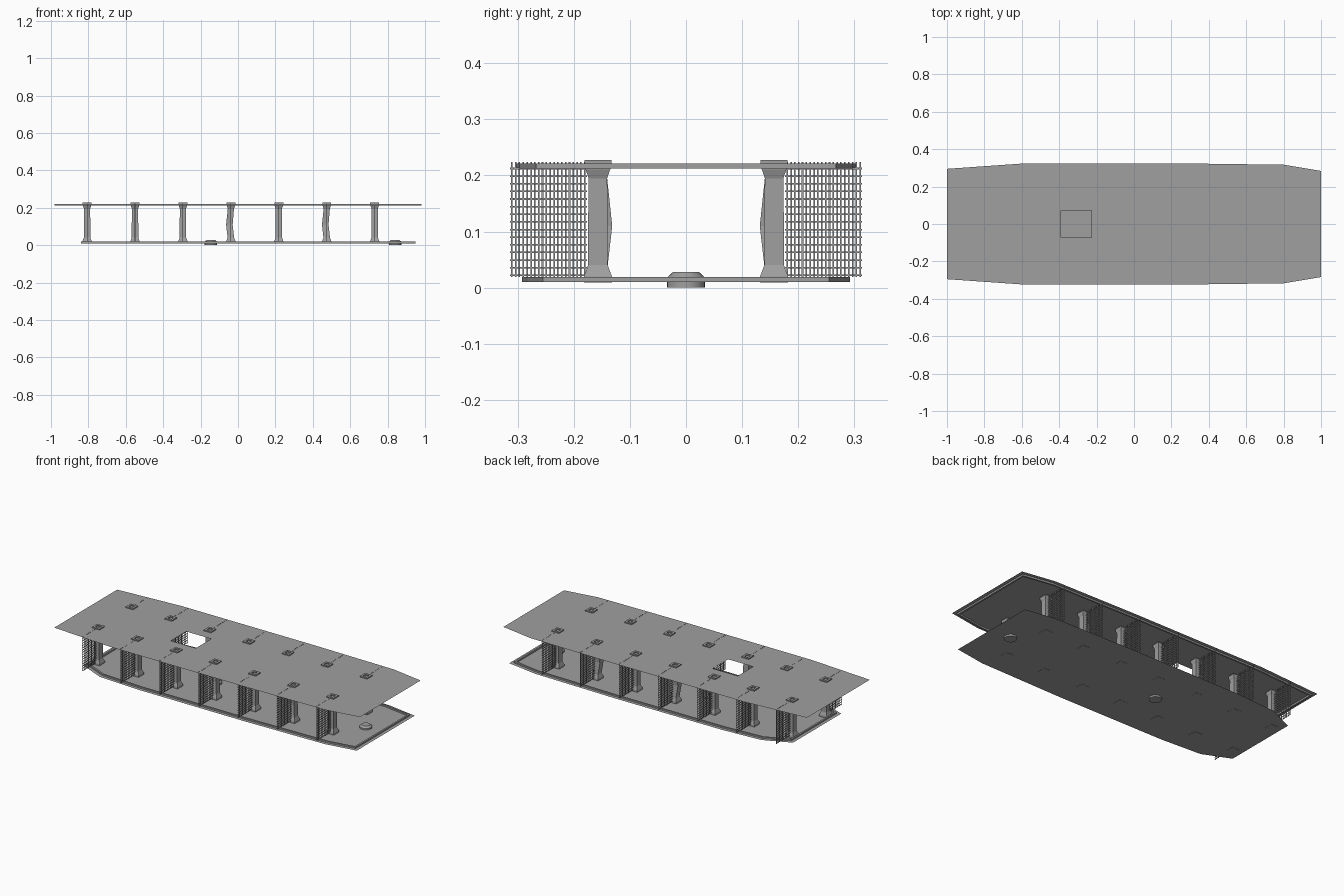
import bpy, bmesh
from mathutils import Vector

if "Cube" in bpy.data.objects:
    bpy.data.objects.remove(bpy.data.objects["Cube"])

grey = bpy.data.materials.new("plain grey")
grey.use_nodes = True
COLOUR = (0.35, 0.35, 0.35, 1)
grey.diffuse_color = COLOUR
grey.node_tree.nodes["Principled BSDF"].inputs["Base Color"].default_value = COLOUR

TOP, BOTTOM = 0.222, 0.01
STATIONS = [-0.807 + 0.2563 * i for i in range(7)]
POST_Y = 0.157


def finish(bm, name):
    mesh = bpy.data.meshes.new(name)
    bmesh.ops.recalc_face_normals(bm, faces=bm.faces)
    bm.to_mesh(mesh)
    bm.free()
    mesh.materials.append(grey)
    obj = bpy.data.objects.new(name, mesh)
    bpy.context.collection.objects.link(obj)
    return obj


def box(bm, lo, hi):
    verts = bmesh.ops.create_cube(bm, size=1)["verts"]
    for v in verts:
        v.co = Vector([(a + b) / 2 + c * (b - a) for a, b, c in zip(lo, hi, v.co)])


def mirrored(half):
    # half outline along -y, from the -x end to the +x end
    return [Vector(p) for p in half] + [Vector((x, -y)) for x, y in reversed(half)]


def inset(loop, d):
    # mitred inward offset of a counter-clockwise outline
    out = []
    for i, p in enumerate(loop):
        a = (p - loop[i - 1]).normalized()
        b = (loop[(i + 1) % len(loop)] - p).normalized()
        na, nb = Vector((-a.y, a.x)), Vector((-b.y, b.x))
        out.append(p + (na + nb) * d / (1 + na.dot(nb)))
    return out


def sheet(name, loops, z):
    # flat plate; loops after the first are holes
    bm = bmesh.new()
    edges = []
    for loop in loops:
        vs = [bm.verts.new((p.x, p.y, z)) for p in loop]
        edges += [bm.edges.new((vs[i - 1], vs[i])) for i in range(len(vs))]
    bmesh.ops.triangle_fill(bm, edges=edges, use_beauty=True, normal=(0, 0, 1))
    finish(bm, name)


def rim(name, outline, z0, z1):
    # closed square-section frame just inside the plate edge
    bm = bmesh.new()
    outer, inner = inset(outline, 0.02), inset(outline, 0.03)
    rings = [[bm.verts.new((p.x, p.y, z)) for p in loop]
             for loop, z in ((outer, z0), (outer, z1), (inner, z1), (inner, z0))]
    for k in range(4):
        a, b = rings[k - 1], rings[k]
        for i in range(len(a)):
            bm.faces.new((a[i - 1], a[i], b[i], b[i - 1]))
    finish(bm, name)


def loft(bm, sections):
    # square sections (centre x, centre y, z, half width) joined into a solid
    rings = [[bm.verts.new((x + sx * h, y + sy * h, z))
              for sx, sy in ((-1, -1), (1, -1), (1, 1), (-1, 1))]
             for x, y, z, h in sections]
    for a, b in zip(rings, rings[1:]):
        for i in range(4):
            bm.faces.new((a[i - 1], a[i], b[i], b[i - 1]))
    bm.faces.new(rings[0])
    bm.faces.new(rings[-1])


# Decks
upper = mirrored([(-1, -0.295), (-0.6, -0.323), (0.25, -0.324), (0.8, -0.317), (1, -0.284)])
lower = mirrored([(-0.86, -0.225), (-0.7, -0.295), (-0.45, -0.31), (0.25, -0.312),
                  (0.78, -0.302), (0.97, -0.272)])
hatch = mirrored([(-0.39, -0.072), (-0.226, -0.072)])
sheet("upper_deck", [upper, hatch], TOP)
sheet("lower_deck", [lower], BOTTOM)
rim("upper_deck_rim", upper, TOP - 0.01, TOP - 0.0005)
rim("lower_deck_rim", lower, BOTTOM + 0.0005, BOTTOM + 0.009)

# Posts with flared feet, square caps and wire mesh bulkheads
for n, x in enumerate(STATIONS):
    for side, word in ((-1, "right"), (1, "left")):
        y = side * POST_Y
        bow = 0.008 if n in (3, 5) else 0
        bm = bmesh.new()
        loft(bm, [(x, y, BOTTOM - 0.001, 0.025), (x, y, 0.02, 0.025), (x, y, 0.04, 0.0175),
                  (x - bow, y - side * bow, 0.11, 0.0175), (x, y, 0.195, 0.0165),
                  (x, y, 0.211, 0.022), (x, y, TOP - 0.001, 0.022)])
        finish(bm, f"{word}_post_{n + 1}")

        bm = bmesh.new()
        o, i, z0, z1 = 0.024, 0.012, TOP - 0.002, 0.228
        for s in (-1, 1):
            mid = s * (o + i) / 2
            w = (o - i) / 2
            box(bm, (x - o, y + mid - w, z0), (x + o, y + mid + w, z1))
            box(bm, (x + mid - w, y - i, z0), (x + mid + w, y + i, z1))
        finish(bm, f"{word}_post_cap_{n + 1}")

        bm = bmesh.new()
        t = 0.0014
        reach = 0.307 if n in (0, 6) else 0.314
        for k in range(10):
            yk = side * (reach - 0.0035 - k * 0.0137)
            box(bm, (x - t, yk - t, 0.019), (x + t, yk + t, TOP + 0.002))
        ends = sorted((side * 0.176, side * reach))
        for k in range(15):
            zk = 0.022 + k * 0.0136
            box(bm, (x - t, ends[0], zk - t), (x + t, ends[1], zk + t))
        finish(bm, f"{word}_mesh_bulkhead_{n + 1}")

# Round fittings through the lower deck
for word, x in (("middle", -0.145), ("end", 0.84)):
    bm = bmesh.new()
    for r0, r1, z0, z1 in ((0.034, 0.034, 0, 0.018), (0.034, 0.023, 0.018, 0.028)):
        verts = bmesh.ops.create_cone(bm, cap_ends=True, segments=24, radius1=r0,
                                      radius2=r1, depth=z1 - z0)["verts"]
        bmesh.ops.translate(bm, verts=verts, vec=(x, 0, (z0 + z1) / 2))
    obj = finish(bm, f"{word}_round_fitting")
    bpy.ops.object.select_all(action="DESELECT")
    obj.select_set(True)
    bpy.context.view_layer.objects.active = obj
    bpy.ops.object.shade_smooth_by_angle()
